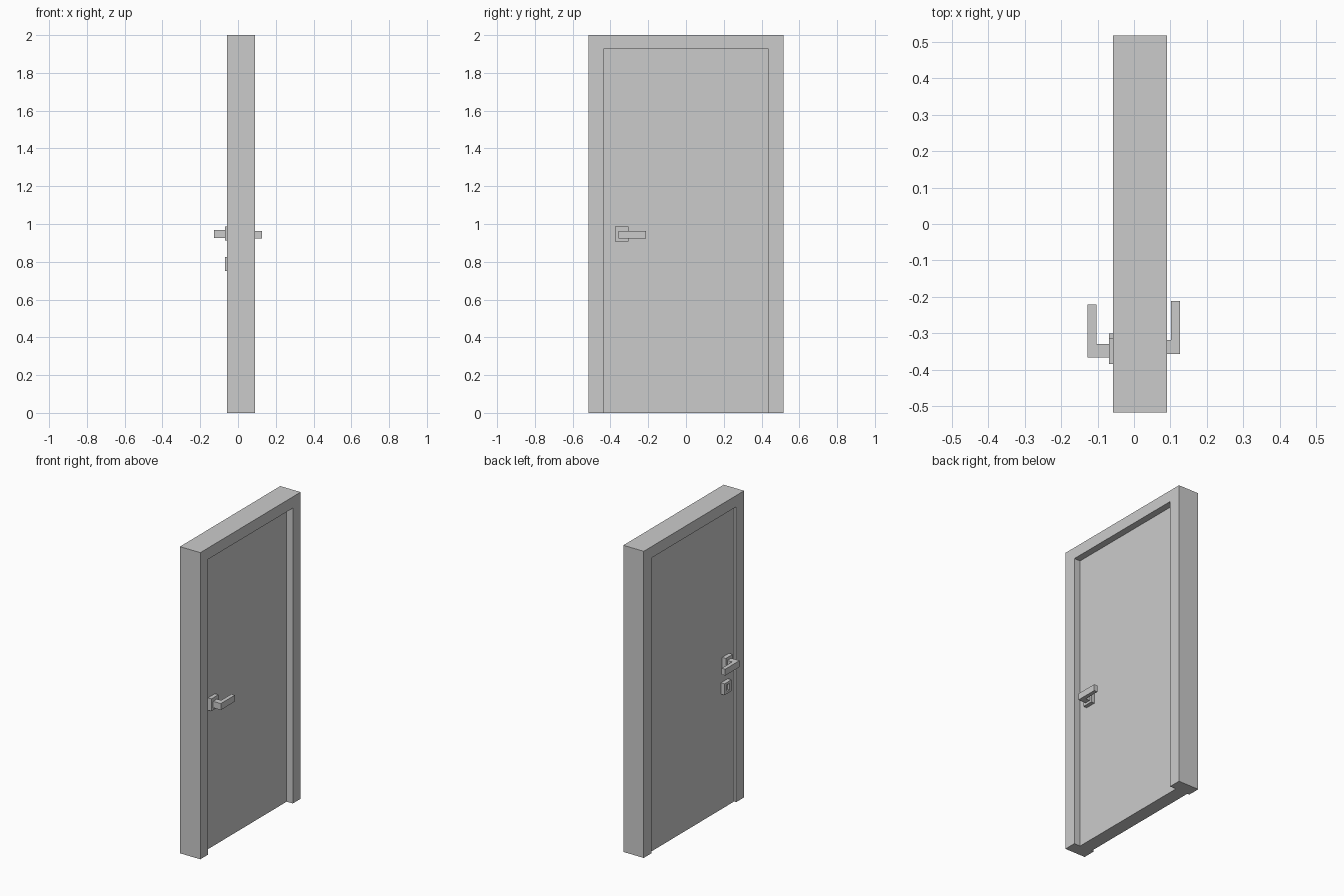
import bpy, bmesh

if "Cube" in bpy.data.objects:
    bpy.data.objects.remove(bpy.data.objects["Cube"])


def prism(name, pts, lo, hi, axis):
    """Extrude a 2D outline from lo to hi along x (points are y,z) or z (points are x,y)."""
    bm = bmesh.new()
    place = (lambda a, b: (lo, a, b)) if axis == 'x' else (lambda a, b: (a, b, lo))
    step = (hi - lo, 0, 0) if axis == 'x' else (0, 0, hi - lo)
    face = bm.faces.new([bm.verts.new(place(a, b)) for a, b in pts])
    new = bmesh.ops.extrude_face_region(bm, geom=[face])["geom"]
    bmesh.ops.translate(bm, vec=step, verts=[v for v in new if isinstance(v, bmesh.types.BMVert)])
    bmesh.ops.recalc_face_normals(bm, faces=bm.faces)
    mesh = bpy.data.meshes.new(name)
    bm.to_mesh(mesh)
    bm.free()
    ob = bpy.data.objects.new(name, mesh)
    bpy.context.collection.objects.link(ob)
    return ob


def box(name, x, y, z):
    return prism(name, [(y[0], z[0]), (y[1], z[0]), (y[1], z[1]), (y[0], z[1])], x[0], x[1], 'x')


def lever(name, root, bend, tip, y0, y_stem, y1, z):
    """L-shaped handle: stem out from the plate, then a bar along y."""
    prism(name, [(root, y0), (tip, y0), (tip, y1), (bend, y1), (bend, y_stem), (root, y_stem)],
          z[0], z[1], 'z')


# Frame: two jambs and a header in one outline
W, I, H = 0.517, 0.436, 1.926
prism("door_frame", [(-W, 0), (-I, 0), (-I, H), (I, H), (I, 0), (W, 0), (W, 2), (-W, 2)],
      -0.057, 0.09, 'x')

# Door leaf, recessed on both sides
box("door_leaf", (-0.042, 0.046), (-I, I), (0, H))

# Handle on the +x side
box("handle_plate_right", (0.046, 0.071), (-0.376, -0.304), (0.907, 0.987))
lever("handle_right", 0.071, 0.101, 0.126, -0.357, -0.318, -0.212, (0.922, 0.964))

# Handle on the -x side
box("handle_plate_left", (-0.068, -0.042), (-0.384, -0.313), (0.912, 0.987))
lever("handle_left", -0.068, -0.103, -0.128, -0.367, -0.329, -0.221, (0.926, 0.968))

# Lock plate with a keyhole slot
lock = box("lock_plate", (-0.068, -0.042), (-0.372, -0.301), (0.752, 0.826))
slot = box("keyhole_cutter", (-0.08, -0.055), (-0.350, -0.323), (0.768, 0.810))
slot.hide_render = True
slot.hide_set(True)
cut = lock.modifiers.new("keyhole", 'BOOLEAN')
cut.operation = 'DIFFERENCE'
cut.object = slot
